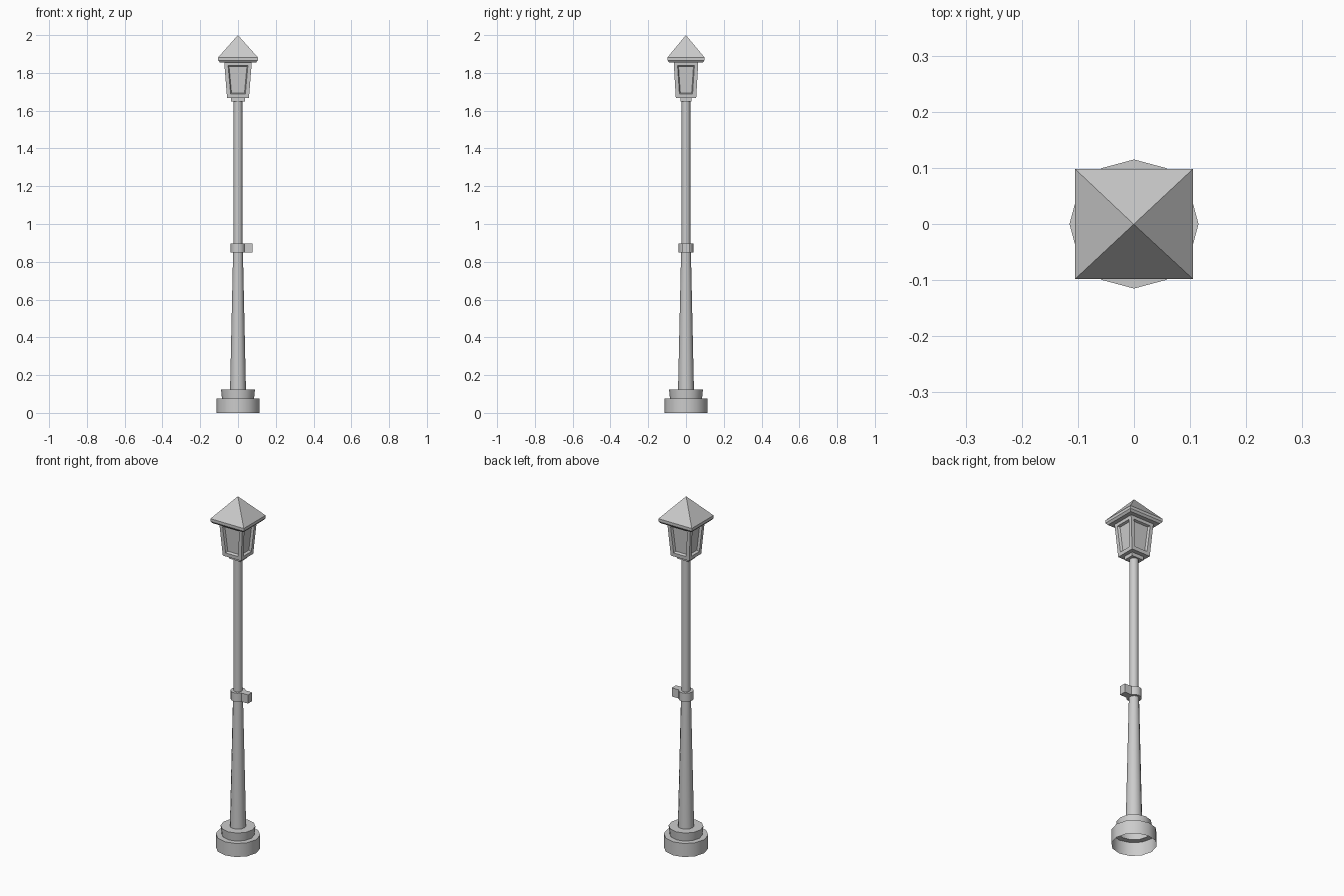
import bpy, bmesh, math

if "Cube" in bpy.data.objects:
    bpy.data.objects.remove(bpy.data.objects["Cube"])


def finish(bm, name, smooth=False):
    bmesh.ops.recalc_face_normals(bm, faces=bm.faces)
    me = bpy.data.meshes.new(name)
    bm.to_mesh(me)
    bm.free()
    ob = bpy.data.objects.new(name, me)
    bpy.context.collection.objects.link(ob)
    if smooth:
        bpy.ops.object.select_all(action='DESELECT')
        ob.select_set(True)
        bpy.context.view_layer.objects.active = ob
        bpy.ops.object.shade_smooth_by_angle(angle=math.radians(35))
    return ob


def loft(bm, rings, cap_start=False, cap_end=False):
    """Bridge equal-length rings of points; returns side faces."""
    vr = [[bm.verts.new(p) for p in r] for r in rings]
    n = len(vr[0])
    sides = []
    for a, b in zip(vr, vr[1:]):
        for i in range(n):
            j = (i + 1) % n
            sides.append(bm.faces.new((a[i], a[j], b[j], b[i])))
    if cap_start:
        bm.faces.new(vr[0][::-1])
    if cap_end:
        bm.faces.new(vr[-1])
    return sides


def lathe(name, profile, n=12, **caps):
    bm = bmesh.new()
    rings = [[(r * math.cos(2 * math.pi * i / n), r * math.sin(2 * math.pi * i / n), z)
              for i in range(n)] for r, z in profile]
    loft(bm, rings, **caps)
    return finish(bm, name, True)


def rect(hx, hy, z, cx=0):
    return [(cx - hx, -hy, z), (cx + hx, -hy, z), (cx + hx, hy, z), (cx - hx, hy, z)]


# Stepped base, open underneath
lathe("base", [(0.115, 0), (0.115, 0.077), (0.085, 0.077), (0.09, 0.125), (0.04, 0.125)])

# Tapered lower post and straight upper post
lathe("lower_post", [(0.042, 0.125), (0.026, 0.85)])
lathe("upper_post", [(0.023, 0.89), (0.023, 1.65)])

# Collar with a tab on one side
lathe("collar", [(0.039, 0.848), (0.039, 0.897)], cap_start=True, cap_end=True)
bm = bmesh.new()
loft(bm, [rect(0.024, 0.019, z, 0.052) for z in (0.848, 0.897)], True, True)
finish(bm, "collar_tab")

# Square neck under the lantern
bm = bmesh.new()
loft(bm, [rect(0.037, 0.03, 1.648), rect(0.037, 0.03, 1.67)], True, True)
finish(bm, "lantern_neck")

# Flared lantern body with a recessed window on each side
bm = bmesh.new()
sides = loft(bm, [rect(0.058, 0.054, 1.668), rect(0.073, 0.065, 1.857)], True, True)
bmesh.ops.recalc_face_normals(bm, faces=bm.faces)
bmesh.ops.inset_individual(bm, faces=sides, thickness=0.028)
bmesh.ops.inset_individual(bm, faces=sides, thickness=0.007, depth=-0.013)
finish(bm, "lantern_body")

# Pyramid roof with a chamfered eave
bm = bmesh.new()
loft(bm, [rect(0.096, 0.089, 1.855), rect(0.105, 0.098, 1.866),
          rect(0.105, 0.098, 1.882), rect(0.0005, 0.0005, 2.0)], True, True)
bmesh.ops.remove_doubles(bm, verts=bm.verts, dist=0.002)
finish(bm, "roof")
